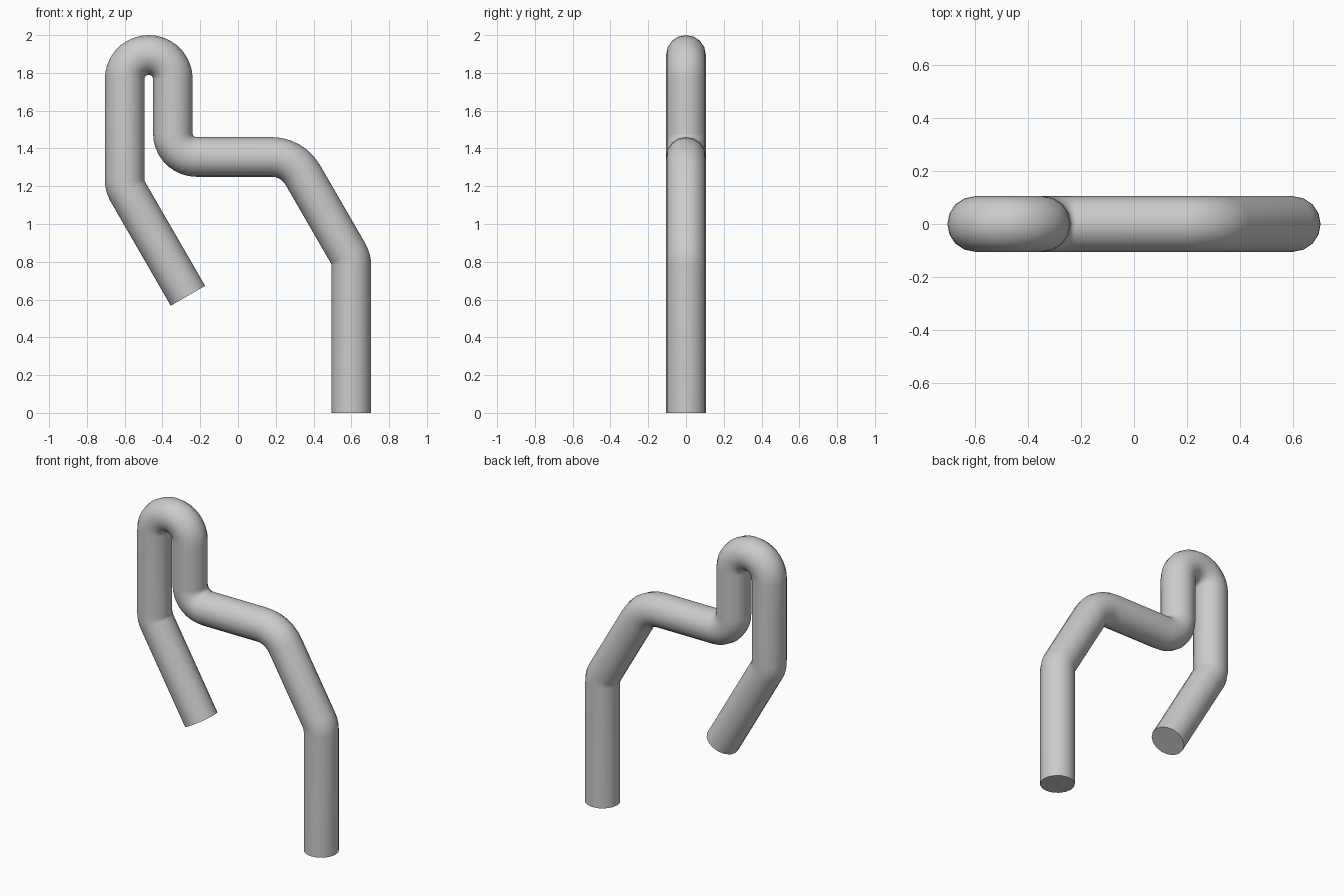
import bpy, bmesh, math
from mathutils import Vector

if "Cube" in bpy.data.objects:
    bpy.data.objects.remove(bpy.data.objects["Cube"])

RADIUS = 0.105
SIDES = 16

# Corner points of the tube centreline in the xz plane: x, z, bend radius
corners = [
    (0.6, 0.0, 0), (0.6, 0.815, 0.127), (0.288, 1.355, 0.19),
    (-0.345, 1.355, 0.125), (-0.345, 1.895, 0.1275), (-0.6, 1.895, 0.1275),
    (-0.6, 1.2, 0.127), (-0.265, 0.62, 0),
]


def bent_path(pts):
    """Round each corner with an arc; return (position, tangent) pairs."""
    out = [(Vector(pts[0][:2]), (Vector(pts[1][:2]) - Vector(pts[0][:2])).normalized())]
    for a, b, c in zip(pts, pts[1:], pts[2:]):
        p = Vector(b[:2])
        d0 = (p - Vector(a[:2])).normalized()
        d1 = (Vector(c[:2]) - p).normalized()
        turn = math.atan2(d0.x * d1.y - d0.y * d1.x, d0.dot(d1))
        r = b[2]
        start = p - d0 * r * math.tan(abs(turn) / 2)
        side = Vector((-d0.y, d0.x)) * math.copysign(1, turn)
        steps = max(4, round(abs(turn) / math.radians(10)))
        for i in range(steps + 1):
            t = abs(turn) * i / steps
            pos = start + d0 * r * math.sin(t) + side * r * (1 - math.cos(t))
            tan = d0 * math.cos(t) + side * math.sin(t)
            if (pos - out[-1][0]).length > 0.003:
                out.append((pos, tan))
    out.append((Vector(pts[-1][:2]), d1))
    return out


# Bent tube: sweep a round section along the path and cap both ends
bm = bmesh.new()
rings = []
for pos, tan in bent_path(corners):
    ring = []
    for k in range(SIDES):
        a = 2 * math.pi * k / SIDES
        u = RADIUS * math.cos(a)
        ring.append(bm.verts.new((pos.x - tan.y * u, RADIUS * math.sin(a), pos.y + tan.x * u)))
    rings.append(ring)
for r0, r1 in zip(rings, rings[1:]):
    for k in range(SIDES):
        n = (k + 1) % SIDES
        bm.faces.new((r0[k], r0[n], r1[n], r1[k]))
bm.faces.new(rings[0])
bm.faces.new(rings[-1])
bmesh.ops.recalc_face_normals(bm, faces=bm.faces)

mesh = bpy.data.meshes.new("bent_tube")
bm.to_mesh(mesh)
bm.free()
tube = bpy.data.objects.new("bent_tube", mesh)
bpy.context.collection.objects.link(tube)
bpy.context.view_layer.objects.active = tube
tube.select_set(True)
bpy.ops.object.shade_smooth_by_angle(angle=math.radians(40))
